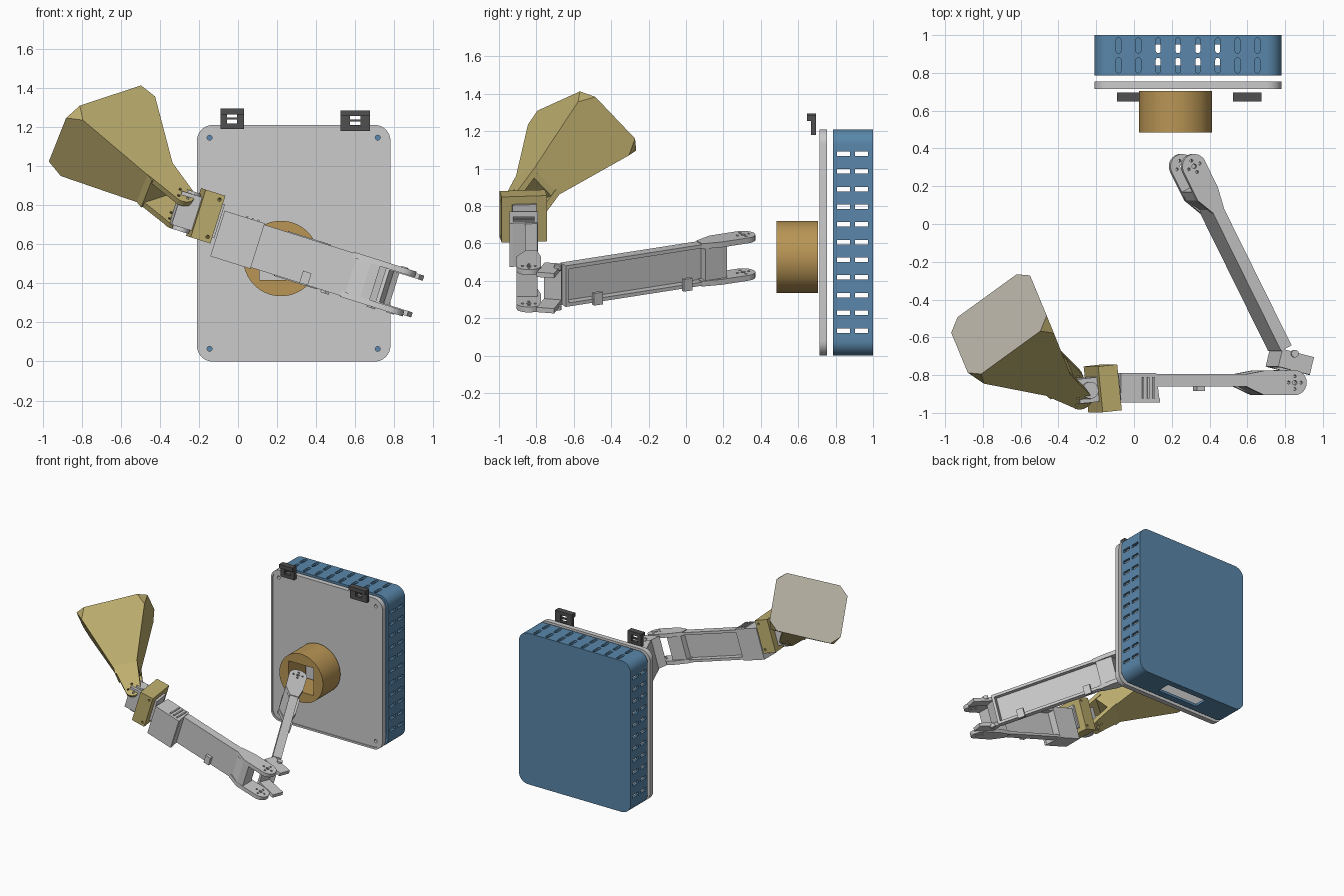
import bpy, bmesh
from math import sin, cos, pi, radians
from mathutils import Vector, Matrix

if "Cube" in bpy.data.objects:
    bpy.data.objects.remove(bpy.data.objects["Cube"])


def mat(name, r, g, b):
    m = bpy.data.materials.new(name)
    m.diffuse_color = (r, g, b, 1)
    m.use_nodes = True
    m.node_tree.nodes["Principled BSDF"].inputs["Base Color"].default_value = m.diffuse_color
    return m


BLUE = mat("blue", .10, .24, .40)
TAN = mat("tan", .52, .43, .16)
BEIGE = mat("beige", .47, .44, .37)
BROWN = mat("brown", .48, .30, .09)
DARK = mat("dark", .08, .08, .08)


def frame(x, y, z, o):
    m = Matrix((x, y, z)).transposed().to_4x4()
    m.translation = o
    return m


def finish(bm, name, M, mats):
    bm.transform(M)
    bmesh.ops.recalc_face_normals(bm, faces=bm.faces)
    me = bpy.data.meshes.new(name)
    bm.to_mesh(me)
    bm.free()
    ob = bpy.data.objects.new(name, me)
    bpy.context.collection.objects.link(ob)
    for m in mats:
        if m:
            me.materials.append(m)
    return ob


def prisms(name, items, M, *mats):
    """Extrude each (outline, low, high) along the frame's third axis."""
    bm = bmesh.new()
    for pts, lo, hi in items:
        a = [bm.verts.new((p[0], p[1], lo)) for p in pts]
        b = [bm.verts.new((p[0], p[1], hi)) for p in pts]
        bm.faces.new(a)
        bm.faces.new(b)
        n = len(a)
        for i in range(n):
            bm.faces.new((a[i], a[(i + 1) % n], b[(i + 1) % n], b[i]))
    return finish(bm, name, M, mats)


def rect(x0, x1, y0, y1):
    return [(x0, y0), (x1, y0), (x1, y1), (x0, y1)]


def arc(cx, cy, r, a0, a1, n=12):
    return [(cx + r * cos(radians(a0 + (a1 - a0) * i / n)),
             cy + r * sin(radians(a0 + (a1 - a0) * i / n))) for i in range(n + 1)]


def circle(cx, cy, r, n=16):
    return arc(cx, cy, r, 0, 360, n)[:-1]


def rounded(x0, x1, y0, y1, r):
    return (arc(x1 - r, y1 - r, r, 0, 90, 8) + arc(x0 + r, y1 - r, r, 90, 180, 8)
            + arc(x0 + r, y0 + r, r, 180, 270, 8) + arc(x1 - r, y0 + r, r, 270, 360, 8))


def cut(ob, *cutters):
    """Boolean subtract, baked, cutters removed."""
    for c in cutters:
        c.hide_render = True
        md = ob.modifiers.new("cut", 'BOOLEAN')
        md.object, md.operation, md.solver = c, 'DIFFERENCE', 'EXACT'
    dg = bpy.context.evaluated_depsgraph_get()
    me = bpy.data.meshes.new_from_object(ob.evaluated_get(dg))
    ob.modifiers.clear()
    ob.data = me
    for c in cutters:
        bpy.data.objects.remove(c)


def horn_holes(cx, cy, lo, hi):
    """Pivot hole with four small screw holes around it."""
    pts = [(0, 0, .013)] + [(.034 * cos(k * pi / 2), .034 * sin(k * pi / 2), .008) for k in range(4)]
    return [(circle(cx + x, cy + y, r, 10), lo, hi) for x, y, r in pts]


X, Y, Z = Vector((1, 0, 0)), Vector((0, 1, 0)), Vector((0, 0, 1))
WALL = frame(X, Z, Y, (0, 0, 0))      # outline in x,z, extruded along y
WORLD = Matrix.Identity(4)

# Blue vented housing, open towards the plate
case = prisms("housing", [(rounded(-.21, .78, 0, 1.21, .08), .785, 1)], WALL, BLUE)
inner = prisms("housing_cavity", [(rounded(-.19, .76, .02, 1.19, .06), .75, .985)], WALL)
side = [(rect(-.3, .9, y, y + .07), .134 + .0945 * i - .012, .134 + .0945 * i + .012)
        for i in range(11) for y in (.807, .904)]
top = [(rounded(-.082 + .105 * i - .013, -.082 + .105 * i + .013, y, y + .08, .012), 1.1, 1.3)
       for i in range(8) for y in (.80, .905)]
port = [(rect(.11, .47, .84, .95), -.1, .1)]
cut(case, inner, prisms("side_slots", side, WORLD), prisms("top_slots", top, WORLD),
    prisms("port", port, WORLD))

# Mounting plate with a raised rim and corner screw holes
plate = prisms("mounting_plate", [(rounded(-.21, .78, 0, 1.21, .08), .715, .755)], WALL)
cut(plate, prisms("plate_recess", [(rounded(-.195, .765, .015, 1.195, .065), .6, .722)], WALL),
    prisms("plate_holes", [(circle(x, z, .013), .6, .9) for x in (-.145, .715) for z in (.065, 1.145)], WALL))

# Round base socket with a square hole
socket = prisms("base_socket", [(circle(.22, .527, .193, 64), .485, .705)], WALL, BROWN)
cut(socket, prisms("socket_hole", [(rect(.11, .33, .417, .637), .4, .8)], WALL))

# Two hanging brackets on the top edge
for name, x0, x1, z0 in (("left_bracket", -.09, .03, 1.19), ("right_bracket", .525, .675, 1.18)):
    z1 = z0 + .105
    b = prisms(name, [(rect(x0, x1, z0, z1), .668, .695)], WALL, DARK)
    xm, zm = (x0 + x1) / 2, (z0 + z1) / 2
    cut(b, prisms("window", [(rect(xm - .026, xm + .026, zm - .026, zm + .026), .6, .8)], WALL))
    prisms(name + "_lip", [(rect(x0, x1, z1 - .03, z1), .648, .668)], WALL, DARK)
    prisms(name + "_bar", [(rect(xm - .026, xm + .026, zm - .005, zm + .005), .675, .69)], WALL, DARK)

# Tilted frame shared by both arms: U along the forearm, W the pivot axis
TILT = radians(17.5)
U, W = Vector((cos(TILT), 0, -sin(TILT))), Vector((sin(TILT), 0, cos(TILT)))
O = Vector((0, 0, .622))
LOCAL = frame(U, Y, W, O)


def arm(name, pu, py, T, V, L):
    """Channel link: pivot at the origin, body runs back along -T."""
    M = frame(T, V, W, O + U * pu + Y * py)
    prisms(name + "_channel", [
        (rect(-L, -.13, .004, .02), -.112, .112),
        (rect(-L, -.13, -.045, .02), .095, .115),
        (rect(-L, -.13, -.045, .02), -.115, -.095),
        (rect(-L, -L + .02, -.045, .02), -.11, .11)], M)
    web = [(-.25, -.045), (-.12, -.045), (-.12, .065), (-.17, .065), (-.25, .02)]
    prisms(name + "_web", [(web, -.095, .095)], M)
    tine = [(-.27, .02), (-.27, -.045), (-.16, -.065)] + arc(0, 0, .066, -90, 90) + [(-.17, .066)]
    for s, lo in (("upper", .09), ("lower", -.12)):
        t = prisms(f"{name}_{s}_tine", [(tine, lo, lo + .03)], M)
        cut(t, prisms("pivot_holes", horn_holes(0, 0, lo - .1, lo + .1), M))
    return M


FORE = arm("forearm", .855, -.84, U, -Y, .965)
UPPER = arm("upper_arm", .297, .305, U * -.46 + Y * .888, U * -.888 + Y * -.46, 1.09)

# Cable clips
prisms("forearm_clip", [(rect(-.49, -.445, .02, .045), -.115, -.05)], FORE)
prisms("upper_arm_clips", [(rect(t - .027, t + .027, -.058, -.035), -.128, -.06) for t in (-.9, -.36)], UPPER)

# Motor cage at the forearm's wrist end
t0, t1, v0, v1, w = -.965, -.77, -.05, .105, .122
prisms("forearm_cage", [
    (rect(t0, t1, v0, v0 + .02), -w, w), (rect(t0, t1 + .02, v1 - .02, v1), -w, w),
    (rect(t0, t1, v0, v1), w - .02, w), (rect(t0, t1, v0, v1), -w, .02 - w),
    ([(t1 - .02, v0), (t1 - .02, v1), (t1 + .02, v1), (t1, v0)], -w, w)], FORE)
prisms("cage_ribs", [(rect(-.85 + .03 * i, -.84 + .03 * i, -.03, .085), w, w + .008) for i in range(3)], FORE)

# Elbow bracket at the end of the upper arm
ELBOW = LOCAL @ Matrix.Translation((.865, -.73, 0)) @ Matrix.Rotation(radians(-14), 4, 'Z')
prisms("elbow_bracket", [
    (rect(-.09, .09, -.048, .048), .085, .112), (rect(-.09, .09, -.048, .048), -.112, -.085),
    (rect(-.09, -.07, -.048, .048), -.09, .09)], ELBOW)
prisms("elbow_screws", [(circle(-.02, .04, .02), z, z + .025) for z in (.1, -.125)], ELBOW)

# Wrist: tan collar around a grey motor block
WRIST = LOCAL @ Matrix.Translation((-.195, -.87, .068)) @ Matrix.Rotation(radians(6), 4, 'Z')
collar = prisms("wrist_collar", [(rect(-.053, .053, -.122, .122), -.128, .128)], WRIST, TAN)
cut(collar, prisms("collar_holes", [(circle(.03, z, .009, 10), -.2, .2) for z in (-.1, .1)],
                   WRIST @ frame(X, Z, Y, (0, 0, 0))))
prisms("wrist_motor", [(rect(-.16, .07, -.065, .065), -.095, .085)], WRIST)
prisms("wrist_motor_cap", [(circle(-.1, 0, .045), -.115, .1)], WRIST)

# Lamp-like flared head: A and B span the mouth, N points out of it
A, B = Vector((.782, .567, .257)).normalized(), Vector((.275, -.663, .696)).normalized()
N = B.cross(A).normalized()
C = Vector((-.715, -.53, 1.203))
HEAD = frame(A, B, N, C)
bm = bmesh.new()
sg = ((-1, -1), (1, -1), (1, 1), (-1, 1))
mouth = [bm.verts.new((.267 * x, .227 * y, 0)) for x, y in sg]
throat = [bm.verts.new((.085 * x, .05 + .10 * y, -.49)) for x, y in sg]
bm.faces.new(mouth)
bm.faces.new(throat)
for i in range(4):
    j = (i + 1) % 4
    bm.faces.new((mouth[i], mouth[j], throat[j], throat[i]))
for x, y in sg:                        # clip the four mouth corners
    p = Vector((.20 * x, .227 * y, 0))
    q = Vector((.267 * x, .16 * y, 0))
    r = Vector((.267 * x, .227 * y, 0)).lerp(Vector((.085 * x, .05 + .10 * y, -.49)), .17)
    no = (q - p).cross(r - p)
    if no.dot(Vector((x, y, 0))) < 0:
        no.negate()
    res = bmesh.ops.bisect_plane(bm, geom=bm.verts[:] + bm.edges[:] + bm.faces[:], dist=1e-5,
                                 plane_co=p, plane_no=no, clear_outer=True)
    bmesh.ops.edgeloop_fill(bm, edges=[e for e in res["geom_cut"] if isinstance(e, bmesh.types.BMEdge)])
for f in bm.faces:
    f.material_index = int(all(abs(v.co.z) < 1e-4 for v in f.verts))
finish(bm, "flared_head", HEAD, (TAN, BEIGE))

# Fork joining the head to the wrist
FORK = frame(A, N, B, C)
prisms("head_fork_web", [(rect(-.085, .085, -.53, -.48), -.05, .15)], FORK, TAN)
fork = [(.095, -.45), (-.095, -.45)] + arc(.02, -.675, .058, 180, 360)
for s, lo in (("upper", .12), ("lower", -.05)):
    t = prisms(f"head_fork_{s}_tine", [(fork, lo, lo + .032)], FORK, TAN)
    cut(t, prisms("fork_holes", horn_holes(.02, -.675, lo - .1, lo + .1), FORK))

# Smooth rounded walls, keep hard edges
for ob in bpy.context.scene.objects:
    ob.select_set(True)
    bpy.context.view_layer.objects.active = ob
bpy.ops.object.shade_smooth_by_angle(angle=radians(25))
